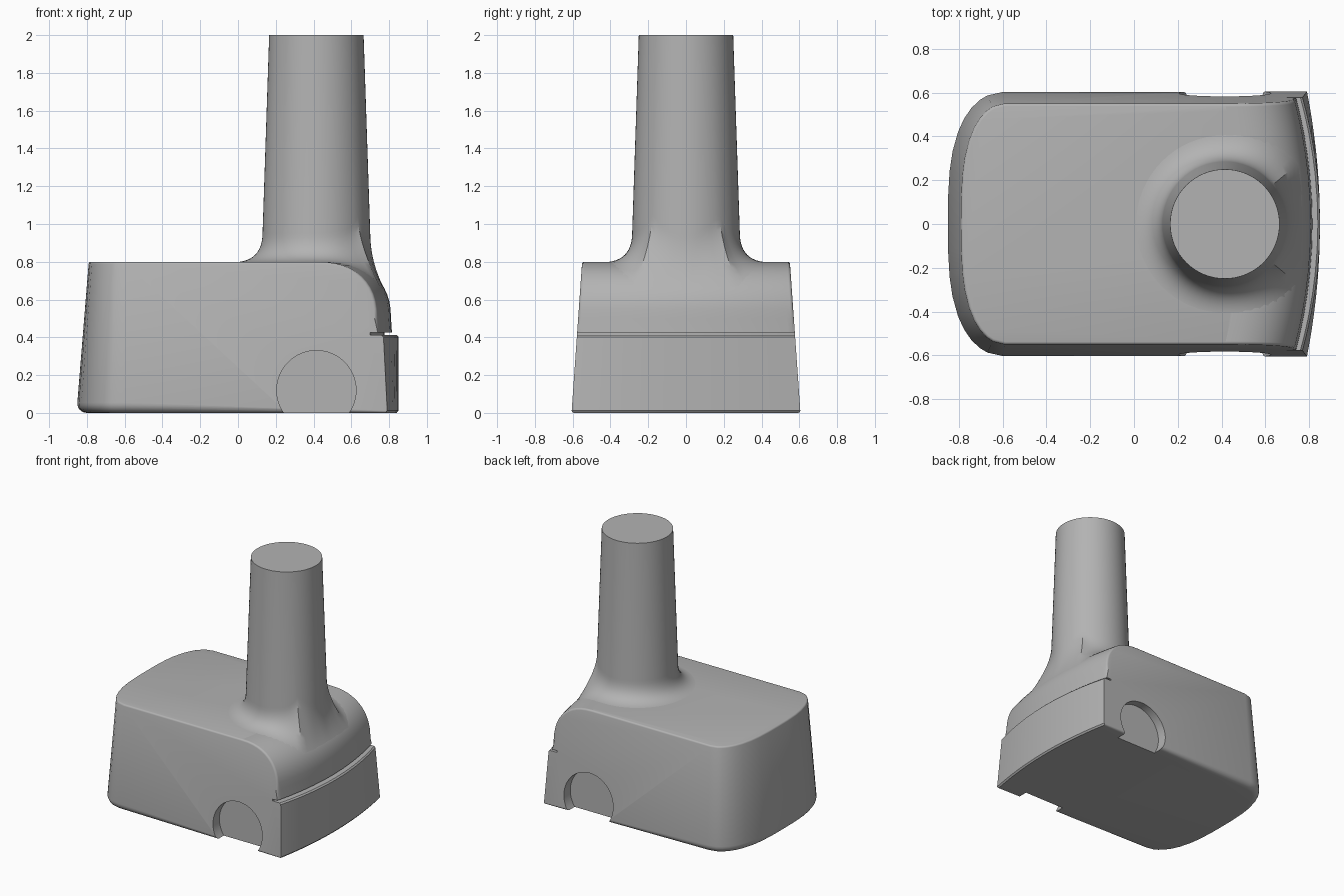
import bpy, bmesh, math
from mathutils import Matrix

cube = bpy.data.objects.get("Cube")
if cube:
    bpy.data.objects.remove(cube)

GREY = (0.45, 0.45, 0.45, 1)
grey = bpy.data.materials.new("plain grey")
grey.use_nodes = True
grey.diffuse_color = GREY
grey.node_tree.nodes["Principled BSDF"].inputs["Base Color"].default_value = GREY

POWER = 2.3                     # squareness of the rounded shoulder
CX = 0.415                      # column and wheel recess centre


def finish(bm, name):
    bmesh.ops.recalc_face_normals(bm, faces=bm.faces)
    mesh = bpy.data.meshes.new(name)
    bm.to_mesh(mesh)
    bm.free()
    mesh.materials.append(grey)
    ob = bpy.data.objects.new(name, mesh)
    bpy.context.collection.objects.link(ob)
    return ob


def smooth(ob):
    bpy.ops.object.select_all(action='DESELECT')
    ob.select_set(True)
    bpy.context.view_layer.objects.active = ob
    bpy.ops.object.shade_smooth_by_angle(angle=math.radians(32))


def half_width(z):
    return 0.606 - 0.07 * z


# Body: side profile swept across the width, its ends bowed in plan
def section(t):
    left = 1 - math.sqrt(1 - abs(t) ** 3)
    pts = [(-0.855 + 0.25 * left, 0), (-0.79 + 0.2 * left, 0.8)]
    for i in range(13):
        a = math.pi / 2 * i / 12
        pts.append((0.49 + 0.32 * math.sin(a) ** (2 / POWER) - 0.075 * t * t,
                    0.5 + 0.3 * max(math.cos(a), 0) ** (2 / POWER)))
    # groove above the end plate, then the plate itself
    for x, z, bow in ((0.815, 0.425, 0.075), (0.775, 0.425, 0.075), (0.775, 0.412, 0.075),
                      (0.84, 0.412, 0.08), (0.85, 0.402, 0.08),
                      (0.85, 0.012, 0.06), (0.84, 0, 0.06)):
        pts.append((x - bow * t * t, z))
    return [(x, t * half_width(z), z) for x, z in pts]


half = [0.2, 0.4, 0.55, 0.7, 0.8, 0.88, 0.94, 0.975, 1]
bm = bmesh.new()
rows = [[bm.verts.new(p) for p in section(t)] for t in [-t for t in reversed(half)] + [0] + half]
for a, b in zip(rows, rows[1:]):
    for i in range(len(a) - 1):
        if i != 1:
            bm.faces.new((a[i], a[i + 1], b[i + 1], b[i]))
for i, j in ((1, 2), (0, -1)):
    bm.faces.new([r[i] for r in rows] + [r[j] for r in reversed(rows)])
bm.faces.new(rows[0])
bm.faces.new(rows[-1])
bmesh.ops.recalc_face_normals(bm, faces=bm.faces)


def soften(rule, size, steps):
    edges = [e for e in bm.edges if rule(e) and e.calc_face_angle(0) > 0.8]
    bmesh.ops.bevel(bm, geom=edges, offset=size, segments=steps, profile=0.5,
                    affect='EDGES', clamp_overlap=False)


soften(lambda e: all(v.co.z > 0.45 for v in e.verts), 0.012, 3)
soften(lambda e: all(v.co.z < 0.001 for v in e.verts)
       and (e.verts[0].co.x + e.verts[1].co.x) / 2 < 0.7, 0.055, 6)
body = finish(bm, "body")

# Round wheel recesses in both sides
for side in (-1, 1):
    bm = bmesh.new()
    bmesh.ops.create_cone(bm, cap_ends=True, segments=64, radius1=0.21, radius2=0.21, depth=0.2,
                          matrix=Matrix.Translation((CX, side * 0.62, 0.12))
                          @ Matrix.Rotation(math.pi / 2, 4, 'X'))
    cutter = finish(bm, "recess_cutter")
    cutter.hide_render = True
    cut = body.modifiers.new("recess", 'BOOLEAN')
    cut.operation = 'DIFFERENCE'
    cut.solver = 'EXACT'
    cut.object = cutter
    bpy.context.view_layer.objects.active = body
    bpy.ops.object.modifier_apply(modifier=cut.name)
    bpy.data.objects.remove(cutter)
smooth(body)


# Column: tapered post flowing through a fillet into the top of the body
def top_height(x, y):
    d = (x + 0.075 * (y / 0.57) ** 2 - 0.49) / 0.32
    return 0.8 if d <= 0 else 0.5 + 0.3 * (1 - min(d, 1) ** POWER) ** (1 / POWER)


def column_radius(z):
    return 0.25 + (2 - z) / 30


def column_line(angle):
    c, s = math.cos(angle), math.sin(angle)

    def height(r):
        return top_height(CX + r * c, r * s)

    r1 = 0.44
    while CX + r1 * c + 0.075 * (r1 * s / 0.57) ** 2 > 0.775:
        r1 -= 0.002
    z1 = height(r1)
    slope = (height(r1 - 0.005) - height(r1 + 0.005)) / 0.01
    mid_z = z1 + slope * (r1 - 0.285)
    start_z = mid_z + 0.15
    line = [(0.25, 2)]
    for i in range(13):
        t = i / 12
        u = 1 - t
        line.append((u * u * column_radius(start_z) + 2 * u * t * 0.286 + t * t * r1,
                     u * u * start_z + 2 * u * t * mid_z + t * t * z1 + 0.002 - 0.005 * t))
    return [(CX + r * c, r * s, z) for r, z in line]


SIDES = 64
bm = bmesh.new()
lines = [[bm.verts.new(p) for p in column_line(math.tau * k / SIDES)] for k in range(SIDES)]
for k in range(SIDES):
    a, b = lines[k - 1], lines[k]
    for i in range(len(a) - 1):
        bm.faces.new((a[i], a[i + 1], b[i + 1], b[i]))
bm.faces.new([line[0] for line in lines])
smooth(finish(bm, "column"))
